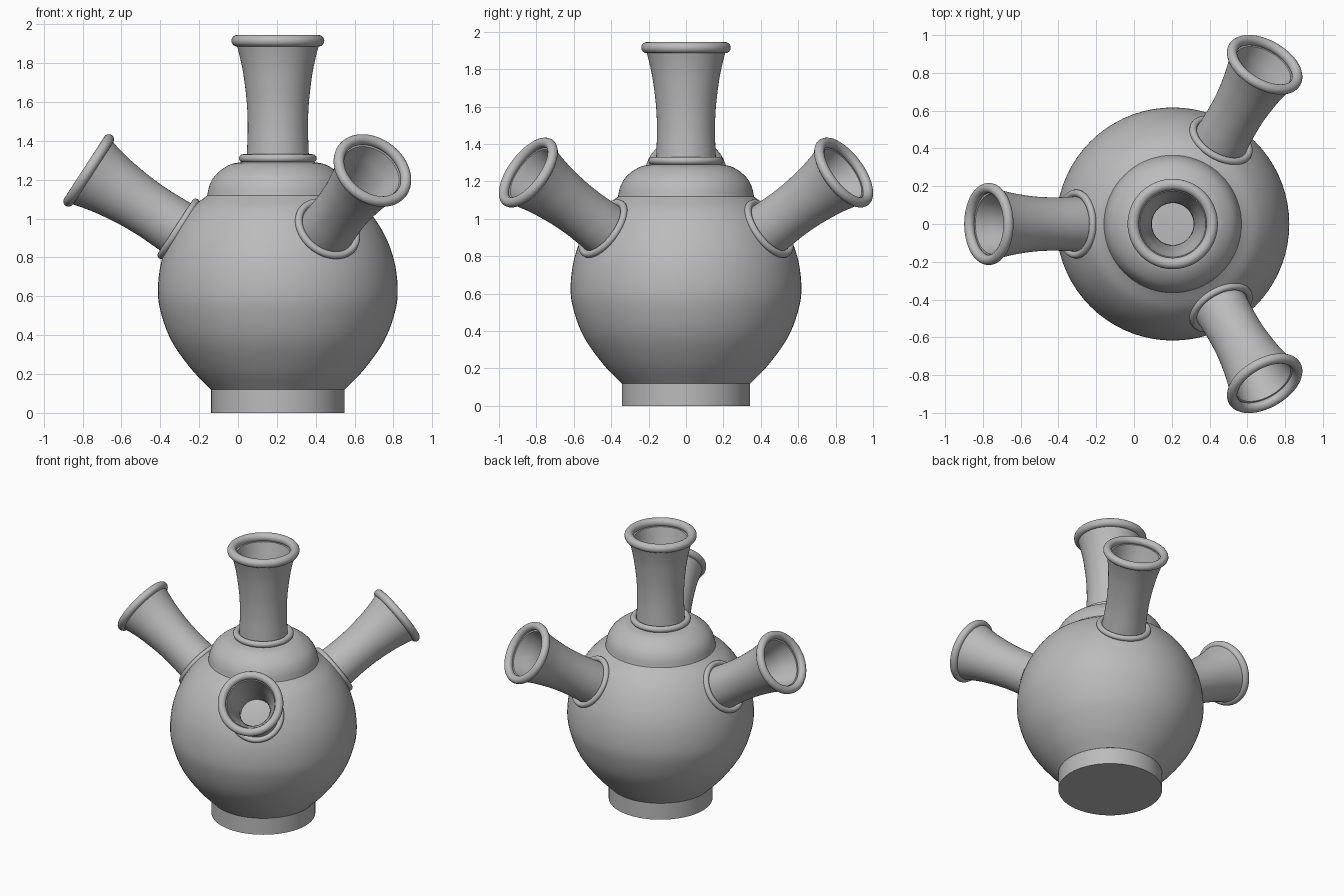
import bpy, bmesh, math
from mathutils import Matrix, Vector

cube = bpy.data.objects.get("Cube")
if cube:
    bpy.data.objects.remove(cube, do_unlink=True)

clay = bpy.data.materials.new("grey clay")
clay.use_nodes = True
GREY = (0.5, 0.5, 0.5, 1)
clay.diffuse_color = GREY
clay.node_tree.nodes["Principled BSDF"].inputs["Base Color"].default_value = GREY

AXIS_X = 0.205          # vertical axis of the vessel
SEGMENTS = 72


def spline(points, steps=5):
    """Smooth curve through (radius, height) points."""
    p = [Vector(q) for q in points]
    p = [2 * p[0] - p[1]] + p + [2 * p[-1] - p[-2]]
    out = []
    for a, b, c, d in zip(p, p[1:], p[2:], p[3:]):
        for i in range(steps):
            t = i / steps
            out.append(0.5 * (2 * b + (c - a) * t + (2 * a - 5 * b + 4 * c - d) * t ** 2
                              + (3 * b - a - 3 * c + d) * t ** 3))
    return [tuple(q) for q in out + [p[-2]]]


def ring(radius, height, thick, sides=16):
    """Closed round section for a moulded ring."""
    angles = [2 * math.pi * i / sides for i in range(sides + 1)]
    return [(radius + thick * math.cos(a), height + thick * math.sin(a)) for a in angles]


def lathe(name, profile, matrix):
    """Spin a (radius, height) profile around z."""
    bm = bmesh.new()
    verts = [bm.verts.new((r, 0, z)) for r, z in profile]
    edges = [bm.edges.new(pair) for pair in zip(verts, verts[1:])]
    bmesh.ops.spin(bm, geom=verts + edges, cent=(0, 0, 0), axis=(0, 0, 1),
                   angle=2 * math.pi, steps=SEGMENTS, use_merge=False)
    bmesh.ops.remove_doubles(bm, verts=bm.verts, dist=0.0002)
    bmesh.ops.recalc_face_normals(bm, faces=bm.faces)
    mesh = bpy.data.meshes.new(name)
    bm.to_mesh(mesh)
    bm.free()
    mesh.materials.append(clay)
    obj = bpy.data.objects.new(name, mesh)
    bpy.context.collection.objects.link(obj)
    obj.matrix_world = matrix
    bpy.ops.object.select_all(action='DESELECT')
    obj.select_set(True)
    bpy.context.view_layer.objects.active = obj
    bpy.ops.object.shade_smooth_by_angle(angle=math.radians(35))
    return obj


def spout(name, matrix):
    """Flared open tube with a thin foot ring and a thick lip ring."""
    wall = spline([(0.162, -0.02), (0.157, 0.1), (0.155, 0.19), (0.160, 0.31),
                   (0.177, 0.45), (0.195, 0.54), (0.212, 0.605)])
    bore = spline([(0.175, 0.605), (0.160, 0.54), (0.138, 0.45), (0.118, 0.31),
                   (0.111, 0.19), (0.113, 0.1), (0.118, -0.02)])
    lathe(name + "_tube", wall + bore + wall[:1], matrix)
    lathe(name + "_foot_ring", ring(0.179, 0.02, 0.021), matrix)
    lathe(name + "_lip_ring", ring(0.209, 0.625, 0.03), matrix)


# Vessel: foot, round belly and domed shoulder
stand = Matrix.Translation((AXIS_X, 0, 0))
foot = [(0, 0), (0.343, 0), (0.343, 0.12)]
belly = spline([(0.344, 0.12), (0.445, 0.225), (0.547, 0.37), (0.603, 0.52), (0.617, 0.64),
                (0.597, 0.79), (0.542, 0.93), (0.46, 1.045), (0.368, 1.115)])
shoulder = spline([(0.364, 1.118), (0.352, 1.17), (0.328, 1.215), (0.288, 1.253),
                   (0.24, 1.28), (0.19, 1.29)])
lathe("vessel_body", foot + belly + shoulder + [(0, 1.29)], stand)

# Central neck
spout("neck", Matrix.Translation((AXIS_X, 0, 1.29)))

# Three angled spouts pointing out from the belly centre
centre = Matrix.Translation((AXIS_X, 0, 0.615))
tilt = Matrix.Rotation(math.radians(57), 4, 'Y')
for side, azimuth in (("right", 180), ("back_left", 60), ("front_left", -60)):
    turn = Matrix.Rotation(math.radians(azimuth), 4, 'Z')
    spout(side + "_spout", centre @ turn @ tilt
          @ Matrix.Translation((0, 0, 0.592)) @ Matrix.Scale(0.91, 4))
